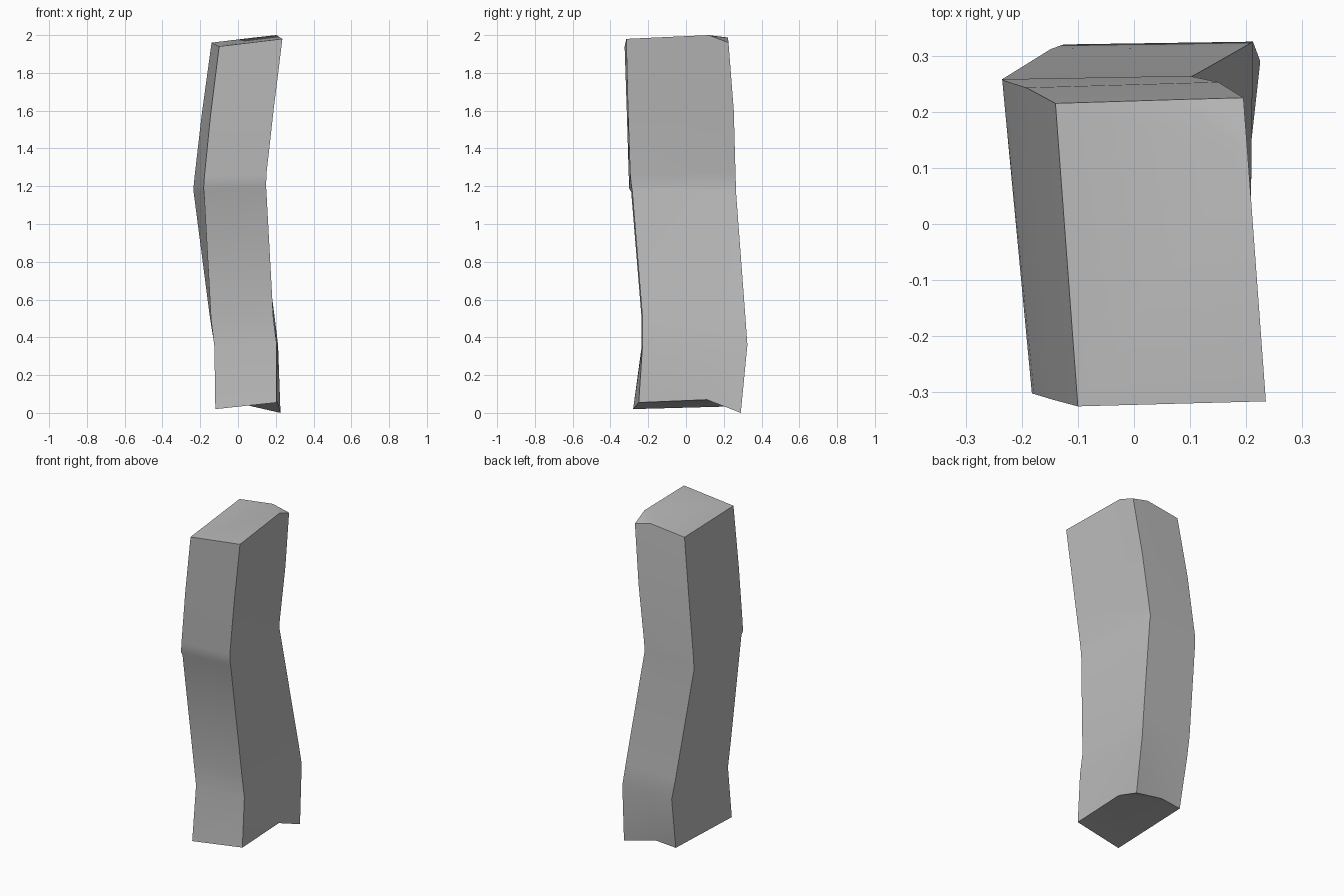
import bpy, bmesh, math
from mathutils import Vector

cube = bpy.data.objects.get("Cube")
if cube:
    bpy.data.objects.remove(cube, do_unlink=True)

stone = bpy.data.materials.new("grey stone")
stone.use_nodes = True
colour = (0.5, 0.5, 0.5, 1)
stone.diffuse_color = colour
stone.node_tree.nodes["Principled BSDF"].inputs["Base Color"].default_value = colour


def section(front_left, front_right, back_right, back_left, side_mid=None, back_mid=None):
    """Six-point outline; the side and back points default to lying on the edges."""
    fl, fr, br, bl = map(Vector, (front_left, front_right, back_right, back_left))
    side = Vector(side_mid) if side_mid else fr.lerp(br, 0.7)
    back = Vector(back_mid) if back_mid else br.lerp(bl, 0.45)
    return [fl, fr, side, br, back, bl]


# Crooked pillar, outlined from the foot to the top
sections = [
    section((-.12, -.28, .02), (.205, -.25, .055), (.225, .29, 0), (-.115, .265, .035),
            (.205, .11, .07), (.02, .27, .047)),
    section((-.125, -.235, .35), (.205, -.23, .36), (.212, .325, .36), (-.125, .32, .36)),
    section((-.143, -.235, .5), (.187, -.23, .5), (.195, .315, .5), (-.148, .312, .5)),
    section((-.18, -.29, 1.17), (.15, -.285, 1.18), (.105, .264, 1.18), (-.235, .258, 1.17)),
    section((-.182, -.302, 1.19), (.149, -.288, 1.195), (.10, .264, 1.21), (-.235, .258, 1.2)),
    section((-.178, -.303, 1.25), (.15, -.295, 1.26), (.107, .262, 1.27), (-.23, .255, 1.25)),
    section((-.145, -.313, 1.58), (.188, -.307, 1.6), (.15, .253, 1.6), (-.192, .243, 1.58)),
    section((-.10, -.325, 1.94), (.235, -.316, 1.98), (.195, .225, 1.96), (-.14, .215, 1.96),
            (.203, .12, 2.0), (.085, .222, 1.987)),
]

bm = bmesh.new()
rings = [[bm.verts.new(p) for p in s] for s in sections]
for low, high in zip(rings, rings[1:]):
    for i in range(6):
        j = (i + 1) % 6
        bm.faces.new((low[i], low[j], high[j], high[i]))

# Each end is a main face plus the broken back corner
for ring in (rings[0], rings[-1]):
    fl, fr, side, br, back, bl = ring
    bm.faces.new((fl, fr, side, back, bl))
    bm.faces.new((side, br, back))
bmesh.ops.recalc_face_normals(bm, faces=bm.faces)
bmesh.ops.triangulate(bm, faces=[f for f in bm.faces if len(f.verts) > 4])

mesh = bpy.data.meshes.new("stone_pillar")
bm.to_mesh(mesh)
bm.free()
mesh.materials.append(stone)
pillar = bpy.data.objects.new("stone_pillar", mesh)
bpy.context.collection.objects.link(pillar)

bpy.ops.object.select_all(action="DESELECT")
pillar.select_set(True)
bpy.context.view_layer.objects.active = pillar
bpy.ops.object.shade_smooth_by_angle(angle=math.radians(30))
